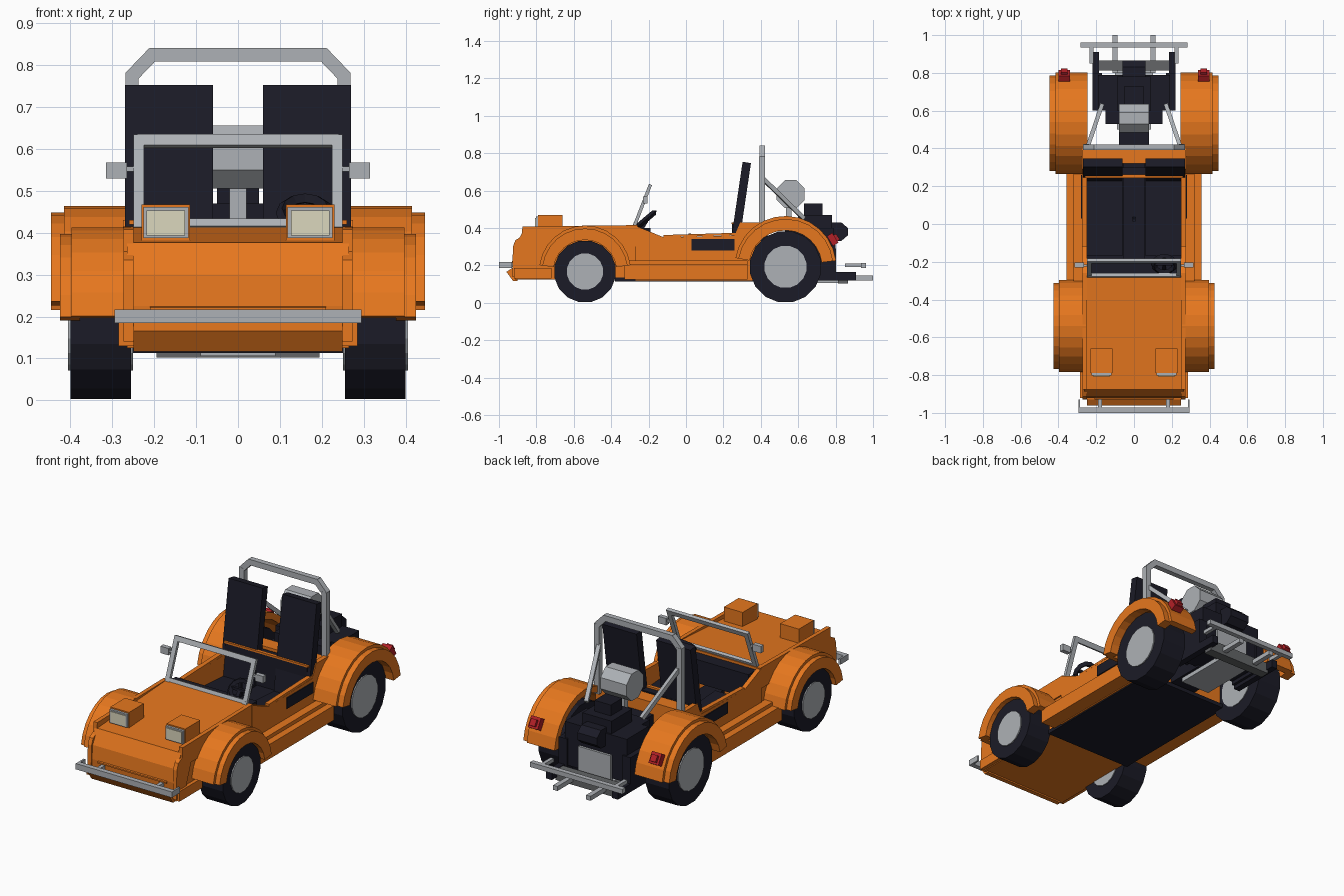
import bpy, bmesh, math
from mathutils import Vector, Matrix

old = bpy.data.objects.get("Cube")
if old:
    bpy.data.objects.remove(old, do_unlink=True)


def material(name, rgb):
    m = bpy.data.materials.new(name)
    m.use_nodes = True
    m.diffuse_color = (*rgb, 1)
    m.node_tree.nodes["Principled BSDF"].inputs["Base Color"].default_value = (*rgb, 1)
    return m


ORANGE = material("orange_paint", (0.79, 0.185, 0.013))
BLACK = material("black_rubber", (0.011, 0.011, 0.02))
GREY = material("light_metal", (0.42, 0.44, 0.465))
DARK = material("dark_metal", (0.125, 0.13, 0.135))
RED = material("red_lens", (0.45, 0.015, 0.02))
CREAM = material("cream_lens", (0.71, 0.68, 0.51))
SIDES = (("left", 1), ("right", -1))


def finish(name, bm, mat):
    bmesh.ops.recalc_face_normals(bm, faces=bm.faces)
    me = bpy.data.meshes.new(name)
    bm.to_mesh(me)
    bm.free()
    me.materials.append(mat)
    ob = bpy.data.objects.new(name, me)
    bpy.context.collection.objects.link(ob)
    return ob


def prism(name, profile, x0, x1, mat):
    """Side profile of (y, z) points extruded along x."""
    bm = bmesh.new()
    a = [bm.verts.new((x0, y, z)) for y, z in profile]
    b = [bm.verts.new((x1, y, z)) for y, z in profile]
    n = len(a)
    bm.faces.new(a)
    bm.faces.new(b[::-1])
    for i in range(n):
        j = (i + 1) % n
        bm.faces.new((a[i], b[i], b[j], a[j]))
    return finish(name, bm, mat)


def box(name, x0, x1, y0, y1, z0, z1, mat):
    return prism(name, [(y0, z0), (y1, z0), (y1, z1), (y0, z1)], x0, x1, mat)


def pair(name, x0, x1, *rest):
    for side, s in SIDES:
        box(f"{name}_{side}", s * x0, s * x1, *rest)


def pair_prism(name, profile, x0, x1, mat):
    for side, s in SIDES:
        prism(f"{name}_{side}", profile, s * x0, s * x1, mat)


def beam(name, p, q, w, d, mat):
    """Rectangular bar between two points."""
    p, q = Vector(p), Vector(q)
    axis = q - p
    rot = axis.to_track_quat('Z', 'Y').to_matrix().to_4x4()
    bm = bmesh.new()
    bmesh.ops.create_cube(bm, size=1)
    scale = Matrix.Diagonal((w, d, axis.length, 1))
    bmesh.ops.transform(bm, matrix=Matrix.Translation((p + q) / 2) @ rot @ scale, verts=bm.verts)
    return finish(name, bm, mat)


def disc(name, x0, x1, y, z, r, sides, mat):
    turn = math.pi / sides
    ring = [(y + r * math.cos(turn + 2 * turn * i), z + r * math.sin(turn + 2 * turn * i))
            for i in range(sides)]
    return prism(name, ring, x0, x1, mat)


def arch(y, z, r0, r1, start, end, steps=12):
    """Arc band profile, used for the mudguards."""
    ang = [math.radians(start + (end - start) * i / steps) for i in range(steps + 1)]
    outer = [(y + r1 * math.cos(a), z + r1 * math.sin(a)) for a in ang]
    inner = [(y + r0 * math.cos(a), z + r0 * math.sin(a)) for a in reversed(ang)]
    return outer + inner


# Front body: sloping hood and nose framed by raised side flanges, with a lower lip
prism("front_body", [(-.875, .377), (-.26, .414), (-.26, .125), (-.915, .125), (-.922, .225),
                     (-.915, .30)], -.265, .265, ORANGE)
pair_prism("side_flange", [(-.26, .415), (-.875, .408), (-.877, .355), (-.912, .335), (-.925, .30),
                           (-.93, .14), (-.86, .14), (-.80, .30), (-.26, .30)], .25, .273, ORANGE)
prism("nose_lip", [(-.90, .19), (-.93, .185), (-.96, .165), (-.925, .117), (-.90, .117)],
      -.25, .25, ORANGE)
prism("nose_crease", [(-.92, .225), (-.93, .222), (-.93, .214), (-.92, .21)], -.21, .21, ORANGE)
pair("front_corner", .25, .285, -.92, -.72, .13, .185, ORANGE)

# Cockpit tub and stepped sills
tub = [(-.27, .12), (.40, .12), (.40, .43), (.29, .43), (.26, .36), (-.12, .35), (-.27, .412)]
pair_prism("tub_side", tub, .25, .275, ORANGE)
pair("lower_sill", .27, .358, -.33, .33, .125, .205, ORANGE)
pair("upper_sill", .27, .32, -.33, .33, .20, .225, ORANGE)
pair("side_vent", .27, .28, .03, .26, .28, .34, BLACK)
box("rear_bulkhead", -.26, .26, .32, .40, .12, .425, ORANGE)
box("seat_rail", -.26, .26, .243, .262, .42, .43, ORANGE)
box("floor_pan", -.27, .27, -.38, .42, .113, .135, BLACK)
box("dashboard", -.25, .25, -.27, -.19, .27, .40, BLACK)
box("centre_tunnel", -.055, .055, -.26, .32, .13, .24, BLACK)
box("cockpit_back_trim", -.25, .25, .245, .30, .13, .42, BLACK)
beam("gear_lever", (0, .03, .23), (0, .02, .37), .015, .015, BLACK)
for side, s in SIDES:
    prism(f"seat_cushion_{side}", [(-.17, .13), (.30, .13), (.30, .24), (-.17, .27)],
          s * .06, s * .25, BLACK)
    beam(f"seat_back_{side}", (s * .165, .245, .21), (s * .165, .325, .75), .21, .045, BLACK)
    beam(f"tub_rail_{side}", (s * .262, -.12, .356), (s * .262, .27, .368), .026, .012, ORANGE)

# Steering wheel
beam("steering_column", (.16, -.26, .36), (.16, -.21, .44), .02, .02, BLACK)
bpy.ops.mesh.primitive_torus_add(major_segments=12, minor_segments=4, major_radius=.055,
                                 minor_radius=.015, location=(.16, -.212, .447),
                                 rotation=(math.radians(40), 0, 0))
wheel = bpy.context.object
wheel.name = "steering_wheel"
wheel.data.materials.append(BLACK)
beam("steering_spoke", (.11, -.212, .447), (.21, -.212, .447), .015, .015, BLACK)

# Mudguards and wheels: (name, y, z, tyre, rim, guard radius, inner x, step x, lip x, start, end)
for end, y, z, tyre, rim, r, xi, xs, xo, a0, a1 in (
        ("front", -.54, .167, .167, .098, .246, .255, .397, .425, 8, 172),
        ("rear", .532, .192, .193, .114, .272, .245, .415, .447, 7, 170)):
    pair_prism(f"{end}_mudguard", arch(y, z, r - .035, r, a0, a1), xi, xs, ORANGE)
    pair_prism(f"{end}_mudguard_lip", arch(y, z, tyre + .002, r - .016, a0, a1), xs - .02, xo, ORANGE)
    for side, s in SIDES:
        disc(f"{end}_tyre_{side}", s * .255, s * .40, y, z, tyre, 16, BLACK)
        disc(f"{end}_rim_{side}", s * .39, s * .406, y, z, rim, 16, GREY)
        disc(f"{end}_inner_rim_{side}", s * .251, s * .26, y, z, rim, 16, GREY)

# Headlight pods
pod = [(-.79, .375), (-.79, .468), (-.66, .468), (-.66, .38)]
for side, s in SIDES:
    prism(f"headlight_pod_{side}", pod, s * .115, s * .23, ORANGE)
    box(f"headlight_rim_{side}", s * .118, s * .226, -.803, -.785, .387, .461, GREY)
    box(f"headlight_lens_{side}", s * .126, s * .218, -.807, -.79, .394, .453, CREAM)

# Windscreen frame and mirrors
low, high = (-.272, .422), (-.195, .619)
for side, s in SIDES:
    beam(f"screen_post_{side}", (s * .237, -.276, .41), (s * .237, -.19, .632), .026, .018, GREY)
    beam(f"mirror_arm_{side}", (s * .24, -.22, .552), (s * .27, -.22, .552), .012, .012, GREY)
    box(f"mirror_{side}", s * .265, s * .315, -.23, -.205, .53, .568, GREY)
for name, (y, z), tall in (("screen_sill", low, .02), ("screen_header", high, .028)):
    beam(name, (0, y - .186 * tall, z - .465 * tall), (0, y + .186 * tall, z + .465 * tall),
         .48, .018, GREY)

# Roll bar with rear braces
hoop = [(-.253, .40), (-.253, .775), (-.205, .825), (.205, .825), (.253, .775), (.253, .40)]
for i, ((xa, za), (xb, zb)) in enumerate(zip(hoop, hoop[1:])):
    ext = Vector((xb - xa, 0, zb - za)).normalized() * .006
    beam(f"roll_bar_{i + 1}", Vector((xa, .407, za)) - ext, Vector((xb, .407, zb)) + ext, .03, .032, GREY)
for side, s in SIDES:
    beam(f"roll_bar_brace_{side}", (s * .245, .41, .665), (s * .17, .63, .45), .022, .022, GREY)

# Engine
box("gearbox", -.08, .08, .40, .62, .15, .36, BLACK)
box("engine_shoulder", -.15, .15, .53, .62, .20, .40, BLACK)
box("engine_block", -.19, .19, .60, .79, .16, .40, BLACK)
pair("cylinder_head", .17, .22, .60, .80, .14, .31, BLACK)
box("engine_top", -.09, .09, .60, .78, .39, .47, BLACK)
box("carburettor", -.05, .05, .63, .73, .46, .53, BLACK)
prism("pulley_cover", [(.76, .33), (.83, .33), (.865, .36), (.865, .40), (.83, .43), (.76, .43)],
      -.06, .06, BLACK)
disc("fan_housing", -.08, .08, .56, .581, .081, 8, GREY)
beam("fan_stand", (0, .55, .38), (0, .55, .52), .04, .03, GREY)

# Exhaust, rear panel and skid plate
box("silencer", -.195, .195, .812, .865, .102, .163, DARK)
box("rear_panel", -.10, .10, .78, .803, .12, .29, GREY)
box("skid_plate", -.09, .09, .50, .83, .106, .13, GREY)
pair("chassis_arm", .185, .22, .60, .91, .12, .165, BLACK)
pair("exhaust_pipe", .088, .115, .80, 1.0, .12, .145, GREY)

# Bumpers
box("front_bumper", -.295, .295, -1.0, -.972, .185, .217, GREY)
pair("front_bumper_end", .285, .295, -.985, -.93, .185, .217, GREY)
pair("front_bumper_bracket", .17, .19, -.98, -.92, .19, .21, GREY)
box("rear_bumper", -.283, .283, .935, .962, .187, .213, GREY)
pair("rear_bumper_bracket", .215, .235, .85, .94, .19, .21, GREY)

# Tail lights
for side, s in SIDES:
    beam(f"tail_light_{side}", (s * .37, .768, .365), (s * .37, .80, .312), .06, .034, RED)
    beam(f"tail_light_lens_{side}", (s * .37, .79, .36), (s * .37, .81, .33), .035, .03, RED)
